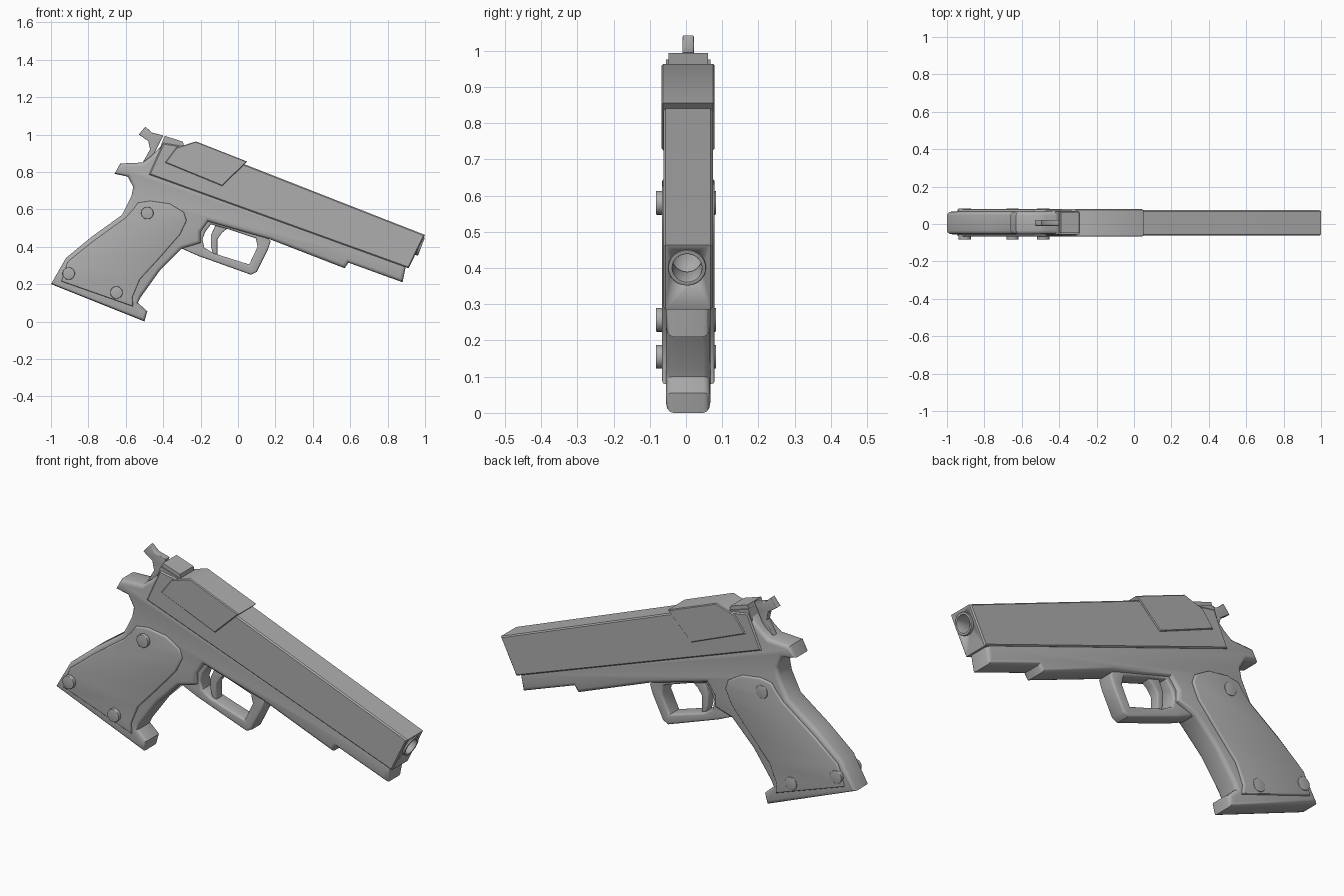
import bpy, bmesh, math
from mathutils import Matrix

old = bpy.data.objects.get("Cube")
if old:
    bpy.data.objects.remove(old, do_unlink=True)

# Single grey finish
grey = bpy.data.materials.new("gunmetal_grey")
grey.use_nodes = True
COLOUR = (0.42, 0.42, 0.42, 1.0)
grey.diffuse_color = COLOUR
grey.node_tree.nodes["Principled BSDF"].inputs["Base Color"].default_value = COLOUR

MID = 0.006                                  # centre plane of the body
UPRIGHT = Matrix.Rotation(math.pi / 2, 4, 'X')
BORE = Matrix.Rotation(math.radians(111), 4, 'Y')


def circle(x, y, radius, sides=24):
    steps = [math.tau * i / sides for i in range(sides)]
    return [(x + radius * math.cos(a), y + radius * math.sin(a)) for a in steps]


def plate(name, outlines, half, bevel=0.0, location=(0, MID, 0), turn=UPRIGHT, rounds=2):
    """Extrude closed outlines (inner ones become holes) with rounded rims."""
    curve = bpy.data.curves.new(name + "_profile", 'CURVE')
    curve.dimensions = '2D'
    curve.fill_mode = 'BOTH'
    curve.extrude = half - bevel
    curve.bevel_depth = bevel
    curve.bevel_resolution = rounds
    curve.offset = -bevel
    for outline in outlines:
        spline = curve.splines.new('POLY')
        spline.points.add(len(outline) - 1)
        for point, (x, y) in zip(spline.points, outline):
            point.co = (x, y, 0, 1)
        spline.use_cyclic_u = True
    helper = bpy.data.objects.new(name + "_helper", curve)
    bpy.context.collection.objects.link(helper)
    graph = bpy.context.evaluated_depsgraph_get()
    mesh = bpy.data.meshes.new_from_object(helper.evaluated_get(graph))
    bpy.data.objects.remove(helper, do_unlink=True)
    bpy.data.curves.remove(curve)

    bm = bmesh.new()
    bm.from_mesh(mesh)
    bmesh.ops.remove_doubles(bm, verts=bm.verts, dist=0.0001)
    bmesh.ops.transform(bm, matrix=Matrix.Translation(location) @ turn, verts=bm.verts)
    bmesh.ops.recalc_face_normals(bm, faces=bm.faces)
    bm.to_mesh(mesh)
    bm.free()
    mesh.name = name
    mesh.materials.clear()
    mesh.materials.append(grey)
    obj = bpy.data.objects.new(name, mesh)
    bpy.context.collection.objects.link(obj)
    bpy.ops.object.select_all(action='DESELECT')
    obj.select_set(True)
    bpy.context.view_layer.objects.active = obj
    bpy.ops.object.shade_smooth_by_angle(angle=math.radians(40))
    return obj


# Frame with grip core, rear tang and forward rail
frame = [(-.66, .79), (-.63, .845), (-.51, .85), (-.47, .88), (-.4, .95), (-.3, .85),
         (.9, .31), (.88, .21), (.59, .315), (.57, .285), (.17, .44), (-.16, .535),
         (-.2, .48), (-.2, .42), (-.3, .39), (-.42, .27), (-.52, .13), (-.535, .1),
         (-.485, .055), (-.5, 0), (-1, .2), (-.92, .34), (-.78, .455), (-.62, .57),
         (-.57, .67), (-.56, .72), (-.59, .775)]
plate("frame", [frame], 0.061, 0.02)

# Slide with a sloped muzzle face
slide_side = [(-.4, .955), (-.25, .93), (.05, .835), (1, .463), (.912, .285), (-.476, .786)]
slide = plate("slide", [slide_side], 0.068, 0.006, rounds=0)

# Raised saddle over the ejection port
saddle = [(-.225, .963), (.05, .855), (-.085, .725), (-.39, .85), (-.33, .93)]
plate("port_saddle", [saddle], 0.073, 0.004, rounds=0)

# Stepped rear sight base
for step, (lift, half) in enumerate([(0, 0.061), (.018, 0.055)]):
    block = [(-.4 + lift / 2, .975 + lift), (-.24 - 3 * lift, .925 + 2 * lift),
             (-.28, .88), (-.42, .92)]
    plate("sight_step_" + str(step + 1), [block], half)

# Hammer
hammer = [(-.53, 1), (-.495, 1.042), (-.46, 1.01), (-.4, .995), (-.42, .955),
          (-.48, .83), (-.515, .84), (-.47, .92), (-.48, .965)]
plate("hammer", [hammer], 0.016, 0.004)

# Trigger guard and trigger
guard_outer = [(-.3, .39), (-.21, .35), (.07, .25), (.1, .265), (.16, .385), (.175, .43),
               (.13, .48), (-.18, .56), (-.225, .47)]
guard_inner = [(-.19, .44), (-.175, .48), (-.145, .52), (-.04, .49), (.095, .445),
               (.105, .4), (.06, .305), (-.13, .365), (-.18, .395)]
plate("trigger_guard", [guard_outer, guard_inner], 0.042, 0.01)
trigger = [(-.11, .54), (-.145, .46), (-.145, .4), (-.13, .35), (-.11, .355),
           (-.11, .44), (-.085, .475), (-.04, .51)]
plate("trigger", [trigger], 0.024, 0.005)

# Grip panels and their screws on both sides
panel = [(-.56, .6), (-.535, .635), (-.47, .645), (-.365, .63), (-.29, .585), (-.275, .54),
         (-.31, .465), (-.415, .345), (-.525, .225), (-.565, .13), (-.56, .08),
         (-.945, .215), (-.91, .32), (-.78, .425), (-.6, .555)]
screws = [(-.905, .257), (-.65, .155), (-.485, .58)]
for side, face in (("right", -0.066), ("left", 0.079)):
    sign = math.copysign(1, face)
    plate(side + "_grip_panel", [panel], 0.015, 0.007, (0, face - sign * 0.015, 0))
    for number, (x, z) in enumerate(screws):
        plate(side + "_grip_screw_" + str(number + 1), [circle(x, z, 0.033)],
              0.02, 0.003, (0, sign * 0.063, 0))

# Barrel muzzle ring and hidden bore cutter
plate("muzzle_ring", [circle(0, 0, 0.052, 32), circle(0, 0, 0.041, 32)],
      0.04, 0.002, (.943, MID - .003, .414), BORE, 1)
cutter = plate("bore_cutter", [circle(0, 0, 0.043, 32)], 0.15,
               location=(.9, MID - .003, .431), turn=BORE)
cutter.hide_render = True
cutter.hide_set(True)
bore = slide.modifiers.new("bore", 'BOOLEAN')
bore.operation = 'DIFFERENCE'
bore.object = cutter
